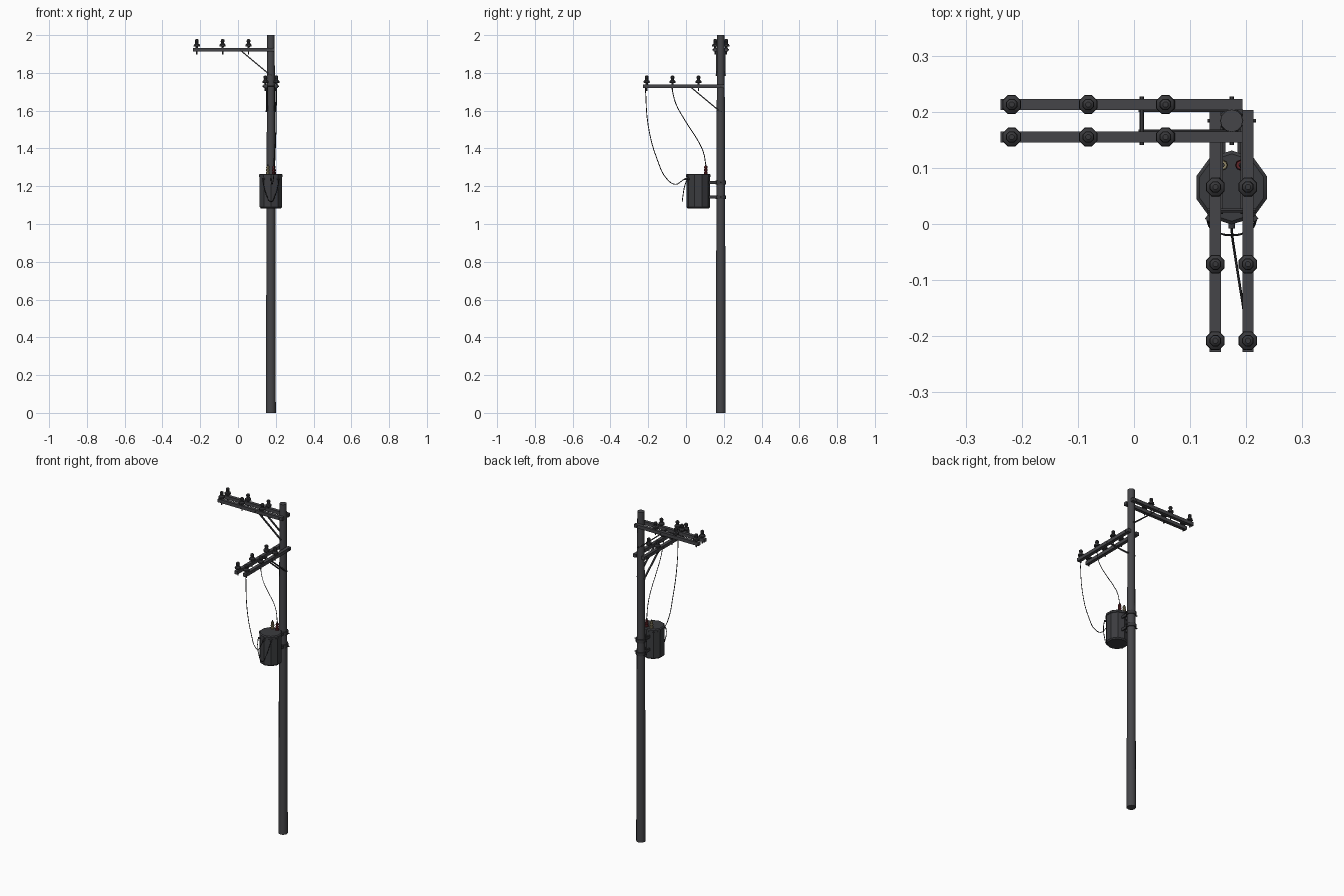
import bpy, bmesh, math
from mathutils import Vector, Matrix

if "Cube" in bpy.data.objects:
    bpy.data.objects.remove(bpy.data.objects["Cube"])

PX, PY = 0.174, 0.184          # pole axis
TY = 0.065                     # transformer axis (y)


def mat(name, r, g, b):
    m = bpy.data.materials.new(name)
    m.diffuse_color = (r, g, b, 1)
    m.use_nodes = True
    m.node_tree.nodes["Principled BSDF"].inputs["Base Color"].default_value = m.diffuse_color
    return m


WOOD = mat("weathered grey", 0.060, 0.060, 0.066)
METAL = mat("dark metal", 0.040, 0.040, 0.044)
TANK = mat("tank grey", 0.044, 0.045, 0.050)
CABLE = mat("cable black", 0.018, 0.018, 0.020)
CREAM = mat("cream porcelain", 0.27, 0.23, 0.13)
RED = mat("dark red porcelain", 0.12, 0.018, 0.022)


def finish(bm, name, material, smooth=None):
    bmesh.ops.recalc_face_normals(bm, faces=bm.faces)
    me = bpy.data.meshes.new(name)
    bm.to_mesh(me)
    bm.free()
    me.materials.append(material)
    ob = bpy.data.objects.new(name, me)
    bpy.context.collection.objects.link(ob)
    if smooth:
        bpy.ops.object.select_all(action='DESELECT')
        ob.select_set(True)
        bpy.context.view_layer.objects.active = ob
        bpy.ops.object.shade_smooth_by_angle(angle=math.radians(smooth))
    return ob


def lathe(name, profile, loc, n, material, smooth=50, axis=(0, 0, 1), turn=0.0):
    """Closed solid of rings (radius, height) along an axis."""
    bm = bmesh.new()
    q = Vector((0, 0, 1)).rotation_difference(Vector(axis)).to_matrix()
    rings = []
    for r, h in profile:
        rings.append([bm.verts.new(Vector(loc) + q @ Vector((
            r * math.cos(turn + 2 * math.pi * i / n),
            r * math.sin(turn + 2 * math.pi * i / n), h))) for i in range(n)])
    for a, b in zip(rings, rings[1:]):
        for i in range(n):
            j = (i + 1) % n
            bm.faces.new((a[i], a[j], b[j], b[i]))
    bm.faces.new(rings[0])
    bm.faces.new(rings[-1])
    return finish(bm, name, material, smooth)


def rod(name, a, b, r, n, material):
    d = Vector(b) - Vector(a)
    return lathe(name, [(r, 0), (r, d.length)], a, n, material, axis=d.normalized())


def box(name, size, loc, material):
    bm = bmesh.new()
    bmesh.ops.create_cube(bm, size=1, matrix=Matrix.Translation(loc) @ Matrix.Diagonal((*size, 1)))
    return finish(bm, name, material)


def bar(name, a, b, w, t, material):
    """Flat bar from a to b."""
    a, b = Vector(a), Vector(b)
    d = b - a
    bm = bmesh.new()
    bmesh.ops.create_cube(bm, size=1, matrix=Matrix.Translation((a + b) / 2)
                          @ d.to_track_quat('Z', 'Y').to_matrix().to_4x4()
                          @ Matrix.Diagonal((w, t, d.length, 1)))
    return finish(bm, name, material)


def cable(name, pts, r):
    cu = bpy.data.curves.new(name, 'CURVE')
    cu.dimensions = '3D'
    cu.bevel_depth = r
    cu.bevel_resolution = 0
    cu.resolution_u = 4
    cu.use_fill_caps = True
    sp = cu.splines.new('BEZIER')
    sp.bezier_points.add(len(pts) - 1)
    for bp, p in zip(sp.bezier_points, pts):
        bp.co = p
        bp.handle_left_type = bp.handle_right_type = 'AUTO'
    cu.materials.append(CABLE)
    ob = bpy.data.objects.new(name, cu)
    bpy.context.collection.objects.link(ob)


# Tapered pole
lathe("pole", [(0.026, 0), (0.0235, 1.0), (0.020, 2.0)], (PX, PY, 0), 12, WOOD)

# Insulator: skirt, neck and knob
INSULATOR = [(0.006, 0), (0.007, 0.007), (0.018, 0.009), (0.017, 0.018),
             (0.010, 0.023), (0.009, 0.030), (0.011, 0.033), (0.010, 0.043), (0.005, 0.047)]


def arm_set(label, z, place):
    """Double cross-arm; place(u, v, z): u runs along the arm, v across."""
    for side, v in (("a", -0.029), ("b", 0.029)):
        c0, c1 = Vector(place(-0.412, v, z)), Vector(place(0.019, v, z))
        size = [0.020 if abs(e) < 1e-6 else abs(e) for e in (c1 - c0)]
        box(f"{label}_arm_{side}", size, (c0 + c1) / 2, WOOD)
        for k, u in enumerate((-0.392, -0.2555, -0.118)):
            lathe(f"{label}_insulator_{side}{k + 1}", INSULATOR, place(u, v, z + 0.010),
                  8, METAL, 30, turn=math.pi / 8)
            rod(f"{label}_pin_{side}{k + 1}", place(u, v, z - 0.024),
                place(u, v, z + 0.012), 0.0035, 6, METAL)
        # diagonal brace from arm down to the pole
        w = math.copysign(0.020, v)
        bar(f"{label}_brace_{side}", place(-0.164, w, z), place(-0.002, w, z - 0.135),
            0.009, 0.006, METAL)
    # through bolts
    for k, u in enumerate((0.0, -0.160)):
        rod(f"{label}_bolt_{k + 1}", place(u, -0.043, z), place(u, 0.043, z), 0.004, 6, METAL)
    rod(f"{label}_brace_bolt", place(0, -0.028, z - 0.133), place(0, 0.028, z - 0.133),
        0.004, 6, METAL)


arm_set("upper", 1.922, lambda u, v, z: (PX + u, PY + v, z))
arm_set("lower", 1.729, lambda u, v, z: (PX + v, PY + u, z))

# Transformer tank with lid rim
lathe("transformer_tank", [(0.056, 1.083), (0.063, 1.090), (0.063, 1.248), (0.066, 1.250),
                           (0.066, 1.261), (0.060, 1.266)],
      (PX, TY, 0), 10, TANK, 30, turn=math.pi / 2)

# Pole clamps and mounting brackets
for k, z in enumerate((1.220, 1.142)):
    lathe(f"clamp_band_{k + 1}", [(0.029, z - 0.010), (0.029, z + 0.010)],
          (PX, PY, 0), 12, METAL)
    for x in (-0.014, 0.014):
        box(f"bracket_{k + 1}", (0.007, 0.060, 0.016), (PX + x, 0.140, z), METAL)
    rod(f"clamp_bolt_{k + 1}", (PX - 0.040, PY, z), (PX + 0.040, PY, z), 0.004, 6, METAL)

# Top bushings
BUSHING = [(0.010, 0), (0.010, 0.010), (0.007, 0.013), (0.010, 0.018), (0.010, 0.024),
           (0.007, 0.028), (0.009, 0.033), (0.008, 0.043)]
for name, x, m in (("cream_bushing", -0.016, CREAM), ("red_bushing", 0.016, RED)):
    lathe(name, BUSHING, (PX + x, 0.105, 1.264), 8, m, 30)
    rod(name + "_terminal", (PX + x, 0.105, 1.305), (PX + x, 0.105, 1.316), 0.004, 6, METAL)

# Side terminals on the front of the tank
for k, deg in enumerate((-126, -90, -54)):
    d = Vector((math.cos(math.radians(deg)), math.sin(math.radians(deg)), 0))
    c = Vector((PX, TY, 1.238))
    rod(f"side_terminal_{k + 1}", c + d * 0.055, c + d * 0.073, 0.006, 8, METAL)

# Cables
cable("long_cable", [(0.203, -0.215, 1.72), (0.200, -0.200, 1.52), (0.195, -0.150, 1.335),
                     (0.187, -0.100, 1.237), (0.180, -0.055, 1.210), (0.175, -0.020, 1.230),
                     (0.174, -0.004, 1.240)], 0.0022)
cable("short_cable", [(0.203, -0.075, 1.72), (0.203, -0.055, 1.64), (0.202, 0.000, 1.54),
                      (0.199, 0.058, 1.450), (0.193, 0.092, 1.380), (0.190, 0.105, 1.312)], 0.0022)
cable("loop_cable", [(0.131, 0.007, 1.238), (0.136, -0.006, 1.205), (0.152, -0.016, 1.150),
                     (0.174, -0.020, 1.118), (0.196, -0.016, 1.150), (0.212, -0.006, 1.205),
                     (0.217, 0.007, 1.238)], 0.0022)
